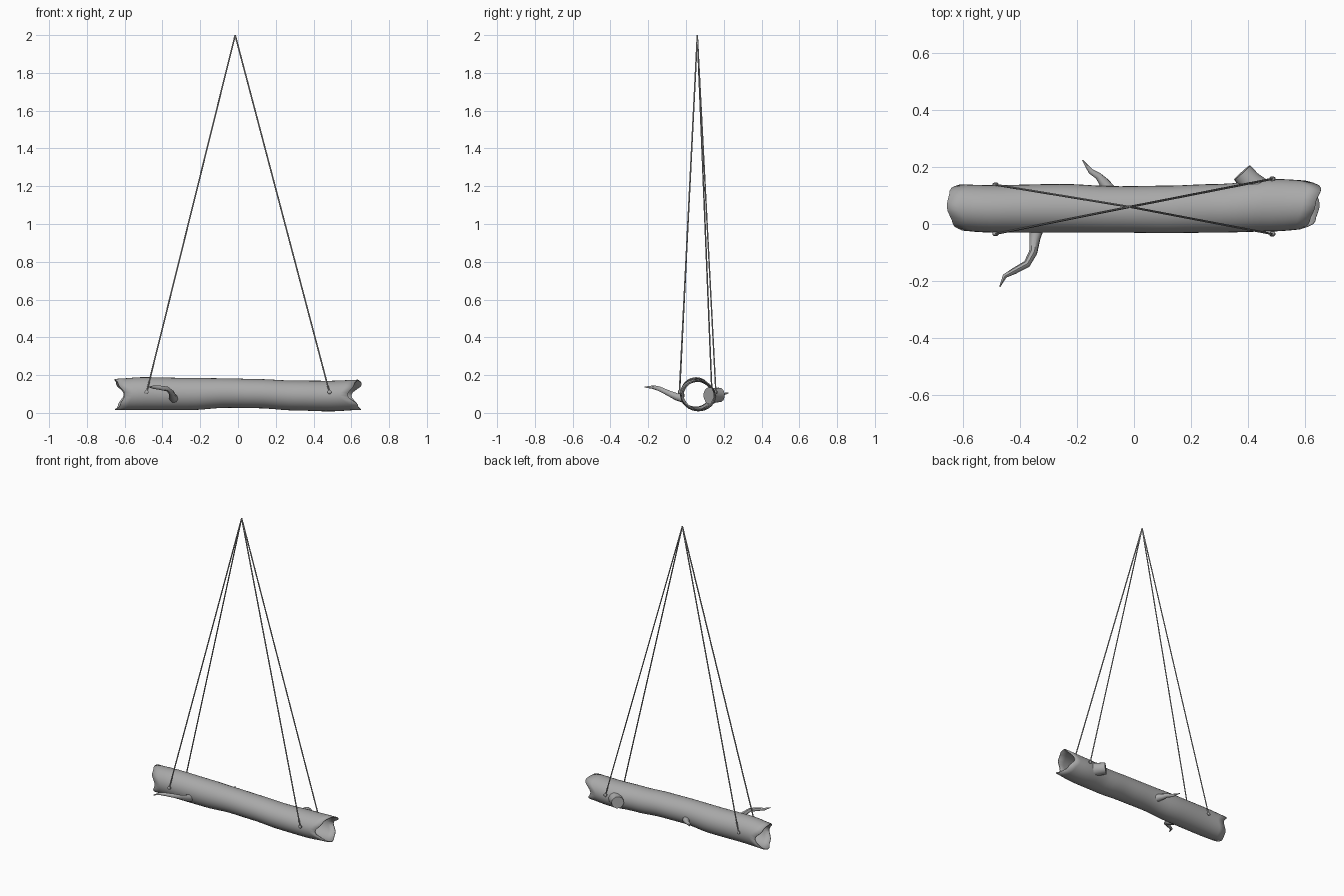
import bpy, bmesh, math
from mathutils import Vector

cube = bpy.data.objects.get("Cube")
if cube:
    bpy.data.objects.remove(cube)


def material(name, rgb):
    m = bpy.data.materials.new(name)
    m.use_nodes = True
    m.diffuse_color = (*rgb, 1)
    m.node_tree.nodes["Principled BSDF"].inputs["Base Color"].default_value = (*rgb, 1)
    return m


grey = material("plain grey", (0.4, 0.4, 0.4))


def skin(name, rings, caps=True):
    """Join rings of points into a smooth tube."""
    bm = bmesh.new()
    loops = [[bm.verts.new(p) for p in ring] for ring in rings]
    n = len(loops[0])
    for a, b in zip(loops, loops[1:]):
        for i in range(n):
            j = (i + 1) % n
            bm.faces.new((a[i], a[j], b[j], b[i]))
    if caps:
        bm.faces.new(loops[0])
        bm.faces.new(loops[-1])
    bmesh.ops.recalc_face_normals(bm, faces=bm.faces)
    mesh = bpy.data.meshes.new(name)
    bm.to_mesh(mesh)
    bm.free()
    mesh.materials.append(grey)
    ob = bpy.data.objects.new(name, mesh)
    bpy.context.collection.objects.link(ob)
    bpy.ops.object.select_all(action='DESELECT')
    ob.select_set(True)
    bpy.context.view_layer.objects.active = ob
    bpy.ops.object.shade_smooth_by_angle(angle=math.radians(45))
    return ob


def tube(name, path, radii, sides=8):
    """Tapered tube along a path of points."""
    pts = [Vector(p) for p in path]
    rings = []
    for i, p in enumerate(pts):
        d = (pts[min(i + 1, len(pts) - 1)] - pts[max(i - 1, 0)]).normalized()
        u = d.cross(Vector((0.3, 0.2, 1))).normalized()
        v = d.cross(u)
        rings.append([p + radii[i] * (u * math.cos(t) + v * math.sin(t))
                      for t in (2 * math.pi * k / sides for k in range(sides))])
    return skin(name, rings)


def ease(a, b, t):
    return a + (b - a) * (1 - math.cos(math.pi * t)) / 2


# Hollow log: stations of x, centre y, centre z, half depth, half height
STATIONS = [(-0.66, 0.06, 0.097, 0.080, 0.083), (-0.5, 0.053, 0.102, 0.083, 0.087),
            (-0.25, 0.055, 0.100, 0.085, 0.085), (-0.06, 0.051, 0.105, 0.081, 0.078),
            (0.1, 0.051, 0.102, 0.083, 0.077), (0.3, 0.055, 0.092, 0.085, 0.079),
            (0.48, 0.066, 0.089, 0.092, 0.081), (0.66, 0.068, 0.096, 0.082, 0.080)]
# Ragged end reach, eighths of a turn from the top round by the front
LEFT = [-0.655, -0.635, -0.60, -0.625, -0.65, -0.635, -0.605, -0.645]
RIGHT = [0.635, 0.615, 0.58, 0.635, 0.65, 0.63, 0.60, 0.655]
SIDES, STEPS = 32, 28


def section(x):
    for a, b in zip(STATIONS, STATIONS[1:]):
        if x <= b[0]:
            t = max(0, (x - a[0]) / (b[0] - a[0]))
            return [ease(p, q, t) for p, q in zip(a[1:], b[1:])]
    return STATIONS[-1][1:]


def reach(table, k):
    s = 8 * k / SIDES
    i = int(s)
    return ease(table[i], table[(i + 1) % 8], s - i)


def log_point(k, t):
    lo, hi = reach(LEFT, k), reach(RIGHT, k)
    x = lo + (hi - lo) * t
    y, z, ry, rz = section(x)
    a = 2 * math.pi * k / SIDES
    return x, y - ry * math.sin(a), z + rz * math.cos(a)


log = skin("hollow_log", [[log_point(k, i / STEPS) for k in range(SIDES)]
                          for i in range(STEPS + 1)], caps=False)
wall = log.modifiers.new("bark_wall", 'SOLIDIFY')
wall.thickness = 0.006
wall.offset = -1

# Twigs and the broken stub
tube("front_twig",
     [(-0.34, -0.015, 0.078), (-0.347, -0.05, 0.085), (-0.353, -0.10, 0.108),
      (-0.375, -0.14, 0.127), (-0.42, -0.165, 0.134), (-0.452, -0.182, 0.136),
      (-0.47, -0.22, 0.137)],
     [0.025, 0.020, 0.015, 0.013, 0.011, 0.008, 0.002])
tube("back_twig",
     [(-0.085, 0.115, 0.085), (-0.105, 0.145, 0.088), (-0.125, 0.168, 0.095),
      (-0.152, 0.185, 0.097), (-0.18, 0.224, 0.105)],
     [0.026, 0.019, 0.013, 0.010, 0.002])
tube("broken_stub",
     [(0.43, 0.125, 0.09), (0.405, 0.15, 0.093), (0.378, 0.18, 0.096)],
     [0.046, 0.040, 0.038], sides=12)

# Four ropes meeting at the top, each with a knot at the log
for name, x, y in (("front_right", -0.484, -0.034), ("back_right", -0.484, 0.137),
                   ("front_left", 0.484, -0.035), ("back_left", 0.484, 0.158)):
    out = -0.008 if y < 0 else 0.008
    tube(name + "_rope", [(x, y, 0.11), (-0.015, 0.06, 2.0)], [0.004, 0.004], sides=6)
    tube(name + "_knot",
         [(x, y - out, 0.11), (x, y - out / 2, 0.11), (x, y + out / 2, 0.11), (x, y + out, 0.11)],
         [0.007, 0.011, 0.011, 0.006])
